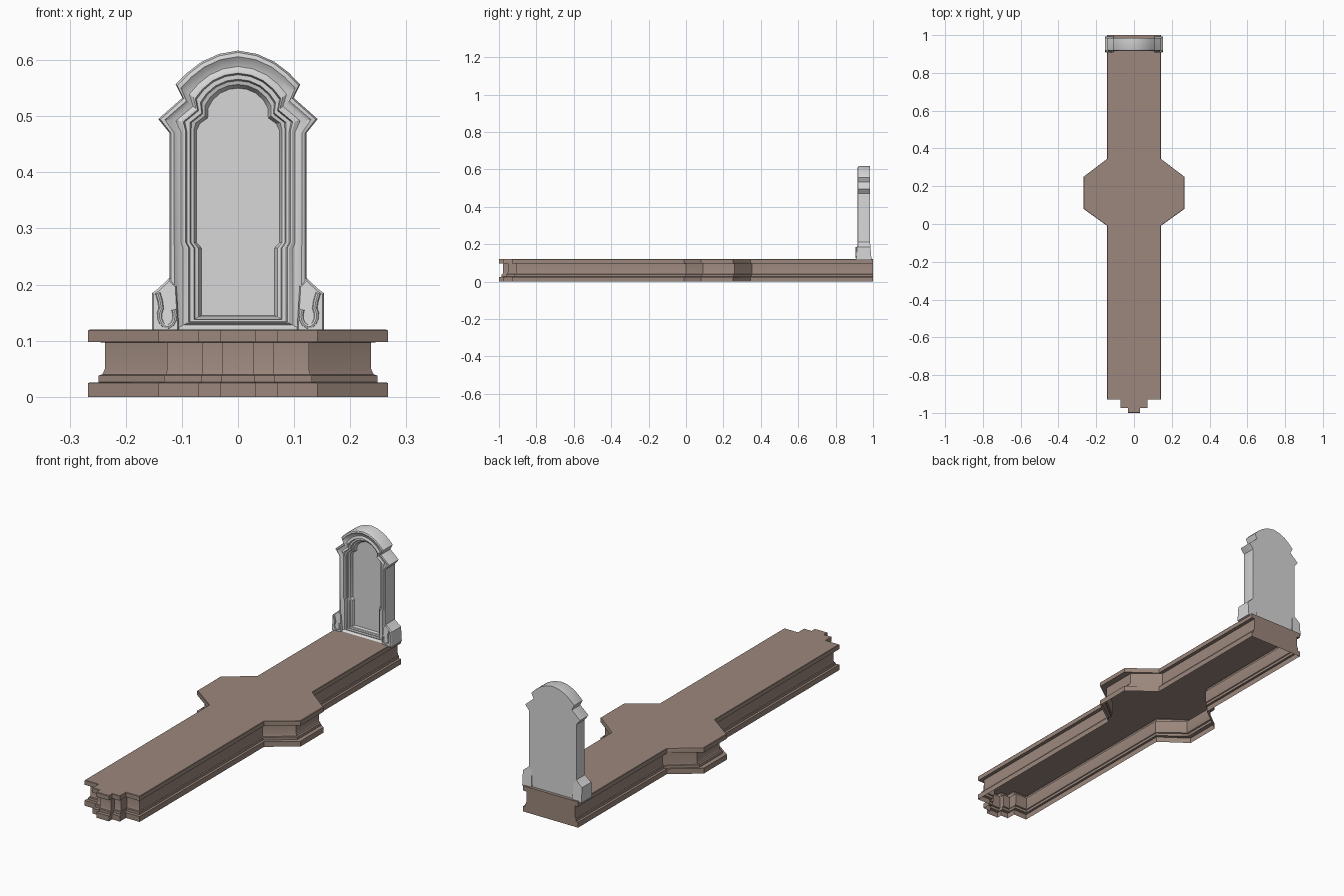
import bpy, bmesh, math

if "Cube" in bpy.data.objects:
    bpy.data.objects.remove(bpy.data.objects["Cube"])


def material(name, rgb):
    m = bpy.data.materials.new(name)
    m.diffuse_color = (*rgb, 1)
    m.use_nodes = True
    m.node_tree.nodes["Principled BSDF"].inputs["Base Color"].default_value = m.diffuse_color
    return m


BROWN = material("brown stone", (0.33, 0.245, 0.205))
GREY = material("pale grey stone", (0.68, 0.68, 0.69))


def mirror(half):
    """Closed outline from a half outline running along +x."""
    return half + [(-x, v) for x, v in reversed(half) if x > 1e-6]


def loft(name, rings, mat, cap_first, cap_last, skip=lambda a, b: False):
    """Skin a stack of closed rings having equal point counts."""
    bm = bmesh.new()
    vs = [[bm.verts.new(p) for p in r] for r in rings]
    n = len(vs[0])
    for a, b in zip(vs, vs[1:]):
        for i in range(n):
            j = (i + 1) % n
            bm.faces.new((a[i], a[j], b[j], b[i]))
    caps = []
    if cap_first:
        caps.append(bm.faces.new(vs[0][::-1]))
    if cap_last:
        caps.append(bm.faces.new(vs[-1]))
    bmesh.ops.recalc_face_normals(bm, faces=bm.faces)
    bmesh.ops.triangulate(bm, faces=caps)
    me = bpy.data.meshes.new(name)
    bm.to_mesh(me)
    bm.free()
    ob = bpy.data.objects.new(name, me)
    bpy.context.collection.objects.link(ob)
    me.materials.append(mat)
    bpy.ops.object.select_all(action='DESELECT')
    ob.select_set(True)
    bpy.context.view_layer.objects.active = ob
    bpy.ops.object.shade_smooth_by_angle(angle=math.radians(30))
    return ob


# Grave kerb: stepped front, octagonal bulge, flat back, open underneath
plan = mirror([(0.032, -1.0), (0.032, -0.975), (0.071, -0.975), (0.071, -0.93),
               (0.142, -0.93), (0.142, -0.01), (0.267, 0.08), (0.267, 0.25),
               (0.142, 0.345), (0.142, 1.0)])
kerb_profile = [(1, 0), (1, 0.025), (0.93, 0.026), (0.93, 0.038), (0.905, 0.04),
                (0.888, 0.05), (0.888, 0.097), (1, 0.098), (1, 0.118),
                (0.99, 0.12)]
rings = []
for s, z in kerb_profile:
    sy = 1 - (1 - s) * 0.1
    rings.append([(x * s, 1 + (y - 1) * sy, z) for x, y in plan])
loft("grave_kerb", rings, BROWN, False, True)

# Headstone: moulding swept between the outer and inner outlines
outer = mirror([(0.122, 0.115), (0.122, 0.265), (0.122, 0.275), (0.122, 0.47),
                (0.142, 0.495), (0.099, 0.533), (0.111, 0.557), (0.09, 0.578),
                (0.065, 0.597), (0.034, 0.611), (0, 0.617)])
inner = mirror([(0.065, 0.145), (0.065, 0.265), (0.074, 0.275), (0.074, 0.475),
                (0.068, 0.487), (0.054, 0.497), (0.053, 0.515), (0.045, 0.529),
                (0.032, 0.541), (0.016, 0.548), (0, 0.55)])
moulding = [(0, 0.985), (0, 0.926), (0.05, 0.919), (0.16, 0.917), (0.28, 0.923),
            (0.42, 0.926), (0.54, 0.922), (0.6, 0.922), (0.64, 0.932),
            (0.76, 0.932), (0.8, 0.94), (0.9, 0.942), (1, 0.955)]
loft("headstone",
     [[(a + (c - a) * t, y, b + (d - b) * t)
       for (a, b), (c, d) in zip(outer, inner)] for t, y in moulding],
     GREY, True, True)

# Side blocks with scrolls at the foot of the headstone
block = [(0.105, 0.115), (0.153, 0.115), (0.153, 0.185), (0.142, 0.193),
         (0.122, 0.212), (0.11, 0.2)]
for side, label in ((1, "right"), (-1, "left")):
    def face(y, flare, shrink=1.0):
        return [(side * (0.128 + (x - 0.128) * shrink),
                 y + flare * (0.2 - z) / 0.085,
                 0.155 + (z - 0.155) * shrink) for x, z in block]
    loft("foot_block_" + label,
         [face(0.985, 0.007), face(0.92, -0.007), face(0.916, -0.007, 0.9)],
         GREY, True, True)

    # scroll: a tube following a hooked curl
    path = [(0.143, 0.185), (0.139, 0.172)]
    path += [(0.126 + 0.014 * math.cos(a), 0.145 + 0.02 * math.sin(a))
             for a in [math.radians(40 - 28 * k) for k in range(10)]]
    tube = []
    for i, (x, z) in enumerate(path):
        x0, z0 = path[max(i - 1, 0)]
        x1, z1 = path[min(i + 1, len(path) - 1)]
        d = math.hypot(x1 - x0, z1 - z0)
        nx, nz = -(z1 - z0) / d, (x1 - x0) / d
        ring = []
        for k in range(8):
            a = k * math.tau / 8
            r = 0.0045
            ring.append((side * (x + nx * r * math.cos(a)),
                         0.912 + r * math.sin(a), z + nz * r * math.cos(a)))
        tube.append(ring)
    loft("foot_scroll_" + label, tube, GREY, True, True)
